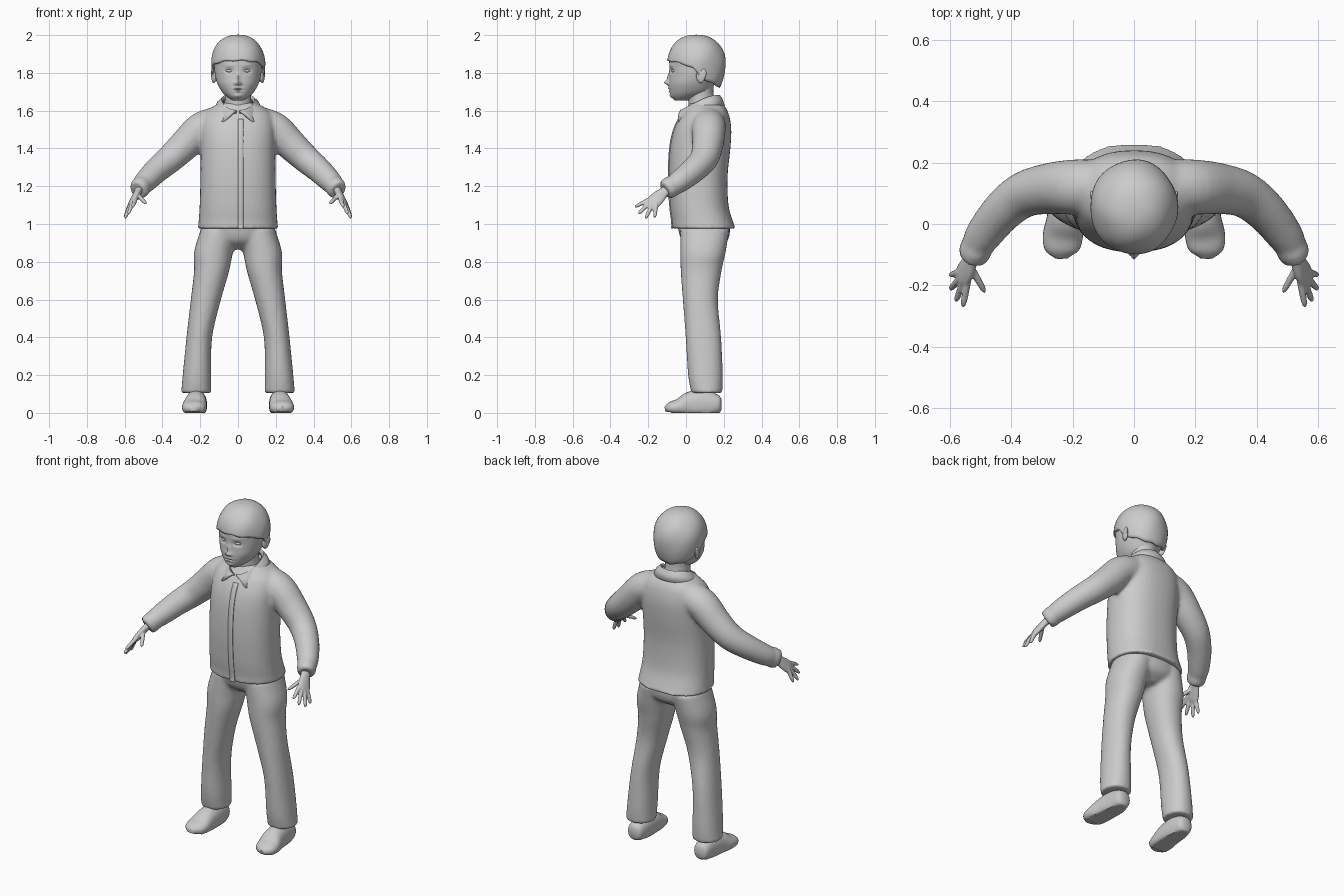
import bpy, bmesh, math
from mathutils import Vector, Matrix

if "Cube" in bpy.data.objects:
    bpy.data.objects.remove(bpy.data.objects["Cube"])

GREY = (0.6, 0.6, 0.6, 1)
mat = bpy.data.materials.new("plain_grey")
mat.use_nodes = True
mat.diffuse_color = GREY
mat.node_tree.nodes["Principled BSDF"].inputs["Base Color"].default_value = GREY


def finish(name, bm, voxel=0, smooth=0, thickness=0):
    """Turn a bmesh into a smooth object; voxel fuses overlapping volumes."""
    bmesh.ops.recalc_face_normals(bm, faces=bm.faces[:])
    mesh = bpy.data.meshes.new(name)
    bm.to_mesh(mesh)
    bm.free()
    mesh.materials.append(mat)
    ob = bpy.data.objects.new(name, mesh)
    bpy.context.collection.objects.link(ob)
    bpy.ops.object.select_all(action='DESELECT')
    ob.select_set(True)
    bpy.context.view_layer.objects.active = ob
    bpy.ops.object.shade_smooth_by_angle(angle=math.radians(50))
    if thickness:
        mod = ob.modifiers.new("thickness", 'SOLIDIFY')
        mod.thickness = thickness
        mod.offset = 0
    if voxel:
        mod = ob.modifiers.new("fuse", 'REMESH')
        mod.mode = 'VOXEL'
        mod.voxel_size = voxel
        mod.use_smooth_shade = True
        mod = ob.modifiers.new("soften", 'SMOOTH')
        mod.factor = 0.5
        mod.iterations = smooth
    return ob


def spline(secs, steps):
    """Catmull-Rom interpolation of whole section tuples."""
    pts = [Vector(s) for s in secs]
    pts = [2 * pts[0] - pts[1]] + pts + [2 * pts[-1] - pts[-2]]
    out = []
    for a, b, c, d in zip(pts, pts[1:], pts[2:], pts[3:]):
        for k in range(steps):
            t = k / steps
            out.append(0.5 * (2 * b + (c - a) * t + (2 * a - 5 * b + 4 * c - d) * t * t
                              + (3 * b - a - 3 * c + d) * t ** 3))
    return out + [pts[-2]]


def loft(bm, secs, s=1, side=None, n=24, power=2, steps=4):
    """Skin sections (x, y, z, half width, half depth); s = -1 mirrors in x."""
    rows = spline([(q[0] * s, *q[1:]) for q in secs], steps)
    cen = [Vector(r[:3]) for r in rows]
    rings = []
    for i, r in enumerate(rows):
        u, v = Vector((1, 0, 0)), Vector((0, 1, 0))
        if side:
            t = (cen[min(i + 1, len(cen) - 1)] - cen[max(i - 1, 0)]).normalized()
            u = Vector((side[0] * s, *side[1:]))
            u = (u - t * u.dot(t)).normalized()
            v = t.cross(u)
        ring = []
        for k in range(n):
            a = math.tau * k / n
            c, d = math.cos(a), math.sin(a)
            e = 2 / power
            ring.append(bm.verts.new(cen[i] + u * r[3] * math.copysign(abs(c) ** e, c)
                                     + v * r[4] * math.copysign(abs(d) ** e, d)))
        rings.append(ring)
    for p, q in zip(rings, rings[1:]):
        for k in range(n):
            bm.faces.new((p[k], p[k - 1], q[k - 1], q[k]))
    bm.faces.new(rings[0])
    bm.faces.new(rings[-1])


def blob(bm, loc, size, turn=0):
    bmesh.ops.create_uvsphere(bm, u_segments=20, v_segments=12, radius=1, matrix=Matrix.Translation(loc)
                              @ Matrix.Rotation(turn, 4, 'Z') @ Matrix.Diagonal((*size, 1)))


def sheet(bm, grid):
    rows = [[bm.verts.new(p) for p in row] for row in grid]
    for p, q in zip(rows, rows[1:]):
        for k in range(len(p) - 1):
            bm.faces.new((p[k], p[k + 1], q[k + 1], q[k]))


SIDES = (("left", 1), ("right", -1))

# Shirt: torso and both sleeves fused
torso = [(0, .095, .975, .213, .17), (0, .088, 1.01, .209, .162), (0, .07, 1.1, .203, .155),
         (0, .064, 1.25, .199, .156), (0, .075, 1.4, .198, .16), (0, .088, 1.5, .198, .152),
         (0, .1, 1.57, .185, .13), (0, .107, 1.61, .15, .107), (0, .105, 1.64, .1, .085)]
sleeve = [(.12, .12, 1.53, .09, .09), (.2, .12, 1.5, .088, .09), (.28, .115, 1.42, .083, .083),
          (.36, .095, 1.345, .075, .075), (.43, .04, 1.285, .068, .068),
          (.49, -.035, 1.225, .06, .06), (.515, -.08, 1.197, .052, .05)]
cuff = [(.508, -.067, 1.205, .051, .047), (.515, -.082, 1.196, .058, .054), (.53, -.11, 1.177, .053, .047)]
bm = bmesh.new()
loft(bm, torso, n=40, power=2.35)
for _, s in SIDES:
    loft(bm, sleeve, s, side=(0, 0, 1))
    loft(bm, cuff, s, side=(0, 0, 1))
finish("shirt", bm, .011, 4)

# Front closing strip down the shirt
bm = bmesh.new()
rows = [r for r in spline(torso, 4) if r[2] < 1.57]
sheet(bm, [[(x, r[1] - r[4] - .001, r[2]) for x in (0, .015, .03)] for r in rows])
finish("front_placket", bm, thickness=.007)

# Folded collar, open at the front
bm = bmesh.new()
grid = []
for i in range(41):
    a = (i / 20 - 1) * math.pi
    f = ((1 - math.cos(a)) / 2) ** 2
    row = []
    for reach, rx, ry, z, drop in ((.97, .08, .08 + .03 * f, 1.665, .075), (.96, .088, .09 + .03 * f, 1.678, .08),
                                   (.9, .108, .1 + .03 * f, 1.66, .08), (.8, .128, .112 + .045 * f, 1.625, .085)):
        row.append((rx * math.sin(a * reach), .088 + ry * math.cos(a * reach), z - drop * f))
    grid.append(row)
sheet(bm, grid)
finish("collar", bm, thickness=.012)

# Trousers: hips and legs fused
hips = [(0, .1, .865, .06, .06), (0, .1, .91, .16, .12), (0, .095, .98, .195, .138), (0, .085, 1.05, .19, .135)]
leg = [(.1, .1, .97, .098, .13), (.13, .09, .85, .103, .12), (.14, .08, .75, .093, .108),
       (.17, .076, .6, .08, .093), (.205, .092, .4, .068, .094), (.217, .103, .2, .076, .092),
       (.221, .11, .105, .08, .082)]
bm = bmesh.new()
loft(bm, hips, n=36, power=2.2)
for _, s in SIDES:
    loft(bm, leg, s, n=28, power=2.15)
finish("trousers", bm, .011, 4)

# Shoes: flat-soled lofts from heel to toe
shoe = [(.22, .187, .045, .025, .03), (.22, .17, .045, .045, .05), (.22, .1, .045, .055, .075),
        (.224, .02, .04, .06, .072), (.232, -.04, .03, .065, .045), (.236, -.085, .025, .055, .032),
        (.236, -.112, .022, .02, .012)]
for label, s in SIDES:
    bm = bmesh.new()
    loft(bm, shoe, s, side=(1, 0, 0), n=28, power=2.2)
    for v in bm.verts:
        v.co.z = max(v.co.z, .005 * (v.co.y < -.08))
    finish(label + "_shoe", bm)

# Hands: flat palm, four fingers and a thumb fused
palm = [(.518, -.085, 1.192, .03, .026), (.53, -.115, 1.17, .029, .02), (.545, -.145, 1.143, .038, .018),
        (.558, -.17, 1.118, .04, .016), (.565, -.185, 1.105, .03, .012)]
fingers = [((.543, -.19, 1.132), (.557, -.268, 1.092)), ((.555, -.187, 1.12), (.58, -.25, 1.055)),
           ((.565, -.176, 1.11), (.598, -.212, 1.032)), ((.571, -.158, 1.105), (.598, -.166, 1.036)),
           ((.532, -.14, 1.155), (.487, -.22, 1.108))]
for label, s in SIDES:
    bm = bmesh.new()
    loft(bm, palm, s, side=(.35, .65, -.5), n=20)
    for base, tip in fingers:
        b, t = Vector(base), Vector(tip)
        profile = ((-.2, .012), (.2, .012), (.6, .011), (.9, .009), (1.05, .003))
        loft(bm, [(*b.lerp(t, k), r, r) for k, r in profile], s, side=(1, 0, 0), n=12)
    finish(label + "_hand", bm, .0045, 3)

# Head: loft with facial relief pushed in or out of the front
skull = [(0, -.025, 1.655, .03, .035), (0, 0, 1.675, .06, .078), (0, .02, 1.7, .085, .106),
         (0, .03, 1.74, .108, .12), (0, .043, 1.78, .12, .131), (0, .05, 1.83, .126, .138),
         (0, .05, 1.88, .127, .136), (0, .055, 1.94, .105, .113), (0, .06, 1.975, .06, .07)]
relief = [(0, 1.748, .013, .012, -.024), (0, 1.775, .01, .022, -.012), (.047, 1.81, .02, .012, .013),
          (.045, 1.84, .025, .007, -.004), (0, 1.718, .024, .005, -.007), (0, 1.71, .026, .003, .005),
          (0, 1.702, .02, .005, -.006), (0, 1.678, .022, .01, -.006), (.016, 1.743, .006, .007, -.007)]
bm = bmesh.new()
loft(bm, skull, n=96, power=2.1, steps=8)
for v in bm.verts:
    if v.co.y < .02:
        v.co.y += sum(amp * math.exp(-((abs(v.co.x) - x) / sx) ** 2 - ((v.co.z - z) / sz) ** 2)
                      for x, z, sx, sz, amp in relief)
finish("head", bm)
bm = bmesh.new()
loft(bm, [(0, .09, 1.58, .085, .075), (0, .083, 1.64, .072, .07), (0, .075, 1.7, .07, .07), (0, .07, 1.76, .08, .08)])
finish("neck", bm)

# Eyes and ears
for label, s in SIDES:
    bm = bmesh.new()
    blob(bm, (.046 * s, -.063, 1.811), (.019, .014, .009), .3 * s)
    finish(label + "_eye", bm)
    bm = bmesh.new()
    blob(bm, (.128 * s, .078, 1.785), (.012, .026, .04), -.3 * s)
    blob(bm, (.133 * s, .088, 1.795), (.009, .022, .03), -.3 * s)
    finish(label + "_ear", bm, .004, 3)

# Hair: cap whose lower edge runs from the fringe over the ears to the nape
bm = bmesh.new()
grid = []
for i in range(65):
    a = math.tau * i / 64
    front = math.cos(a)
    low = 1.805 + .06 * max(front, 0) ** .5 - .08 * max(-front, 0) ** .6 + .003 * math.sin(9 * a)
    drop = (low - 1.85) / (.146 if low > 1.85 else .2)
    end = math.acos(drop)
    row = []
    for k in range(21):
        p = end * max(k, .05) / 20
        c = math.cos(p)
        r = math.sin(p) ** .85 + .012 * math.sin(5 * a + 4 * p) * math.sin(p)
        row.append((.137 * r * math.sin(a), .055 - .149 * r * front, 1.85 + c * (.146 if c > 0 else .2)))
    grid.append(row)
sheet(bm, grid)
bmesh.ops.remove_doubles(bm, verts=bm.verts[:], dist=.0005)
bmesh.ops.holes_fill(bm, edges=[e for e in bm.edges if e.is_boundary and e.verts[0].co.z > 1.95], sides=0)
finish("hair", bm, thickness=.012)
